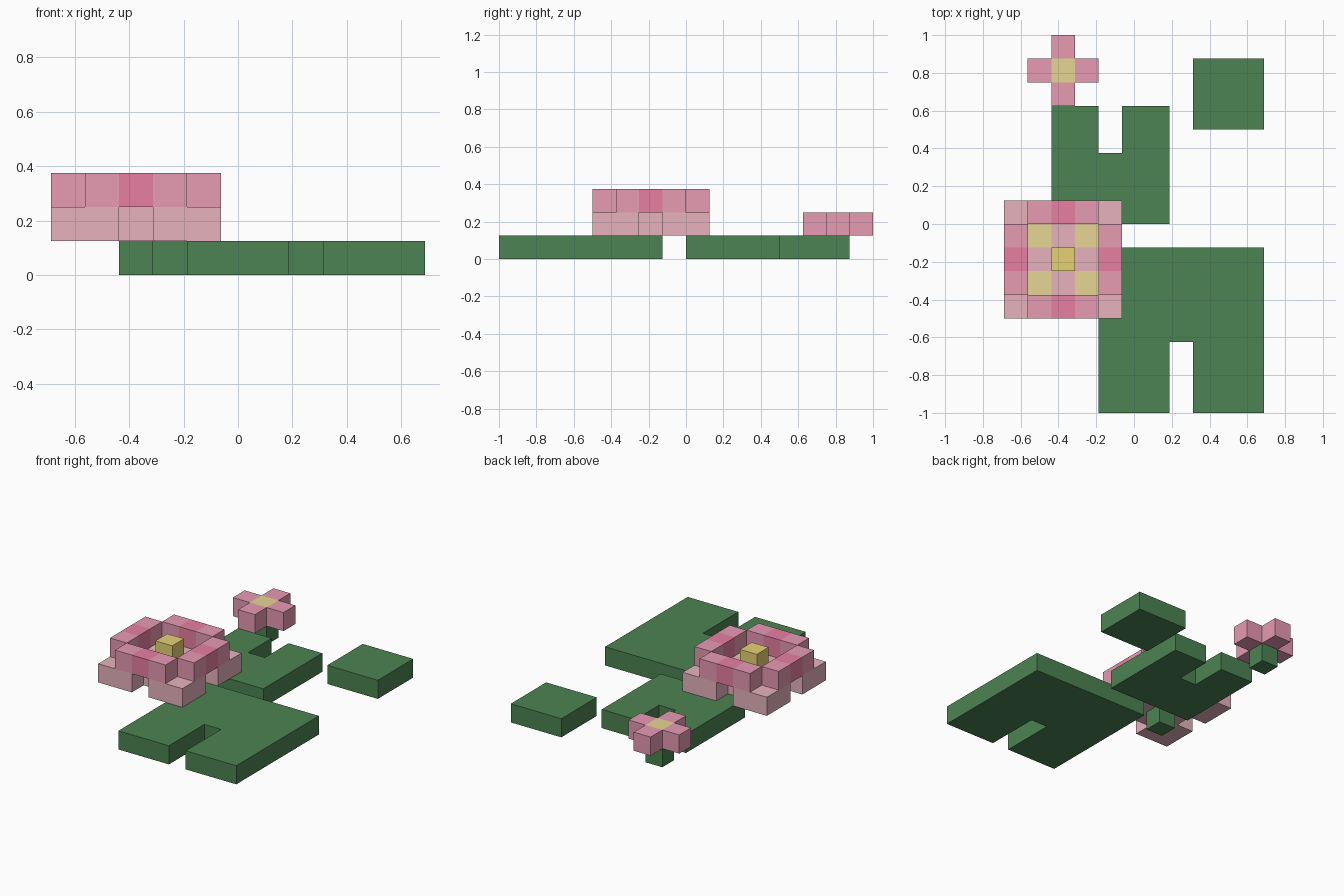
import bpy, bmesh, math
from mathutils import Vector

old = bpy.data.objects.get("Cube")
if old:
    bpy.data.objects.remove(old, do_unlink=True)

S = 0.125                              # size of one block
ORIGIN = Vector((-0.6875, -1.0, 0.0))  # corner of the block grid


def material(name, rgb):
    """Flat colour from 0-255 display values, stored as linear."""
    lin = [((c / 255 + 0.055) / 1.055) ** 2.4 for c in rgb] + [1.0]
    m = bpy.data.materials.new(name)
    m.use_nodes = True
    m.diffuse_color = lin
    bsdf = m.node_tree.nodes["Principled BSDF"]
    bsdf.inputs["Base Color"].default_value = lin
    bsdf.inputs["Roughness"].default_value = 0.9
    return m


GREEN = material("leaf green", (76, 131, 82))
PINK = material("petal pink", (249, 167, 193))
DEEP = material("deep petal pink", (249, 138, 175))
PALE = material("pale petal pink", (248, 192, 204))
CREAM = material("pollen cream", (247, 229, 158))
YELLOW = material("pistil yellow", (236, 215, 118))

parts = {}     # part name -> {cell: material}
filled = set()  # every occupied cell


def add(part, cells, mat):
    for c in cells:
        parts.setdefault(part, {})[c] = mat
        filled.add(c)


def block(x0, x1, y0, y1, z):
    return {(x, y, z) for x in range(x0, x1 + 1) for y in range(y0, y1 + 1)}


def build(name, cells):
    """Mesh of the exposed block sides, merged into large flat faces."""
    bm = bmesh.new()
    mats = list(dict.fromkeys(cells.values()))
    for cell, mat in cells.items():
        for axis in range(3):
            for sign in (-1, 1):
                n = Vector((0, 0, 0))
                n[axis] = sign
                if tuple(int(a + b) for a, b in zip(cell, n)) in filled:
                    continue
                u, v = Vector((0, 0, 0)), Vector((0, 0, 0))
                u[(axis + 1) % 3] = 1
                v[(axis + 2) % 3] = sign
                mid = Vector(cell) + Vector((0.5, 0.5, 0.5)) + n / 2
                corners = (-u - v, u - v, u + v, v - u)
                verts = [bm.verts.new(ORIGIN + (mid + c / 2) * S) for c in corners]
                bm.faces.new(verts).material_index = mats.index(mat)
    bmesh.ops.remove_doubles(bm, verts=bm.verts, dist=S / 100)
    bmesh.ops.dissolve_limit(bm, angle_limit=math.radians(1), verts=bm.verts,
                             edges=bm.edges, delimit={'MATERIAL'})
    mesh = bpy.data.meshes.new(name)
    bm.to_mesh(mesh)
    bm.free()
    for m in mats:
        mesh.materials.append(m)
    bpy.context.collection.objects.link(bpy.data.objects.new(name, mesh))


# Floating leaf pads, two of them notched
add("large_pad", block(4, 10, 0, 6, 0) - block(7, 7, 0, 2, 0), GREEN)
add("middle_pad", block(2, 6, 8, 12, 0) - block(4, 4, 11, 12, 0), GREEN)
add("small_pad", block(8, 10, 12, 14, 0), GREEN)

# Stems under both blossoms
add("large_stem", [(2, 6, 0)], GREEN)
add("small_stem", [(2, 14, 0)], GREEN)

# Small blossom: four petals round a cream centre
SIDES = ((1, 0), (-1, 0), (0, 1), (0, -1))
add("small_blossom", [(2 + dx, 14 + dy, 1) for dx, dy in SIDES], PINK)
add("small_blossom", [(2, 14, 1)], CREAM)

# Large blossom, lower petals: a cross and four corner squares
CX, CY = 2, 6
add("lower_petals", [(CX, CY, 1)] + [(CX + dx, CY + dy, 1) for dx, dy in SIDES], PALE)
for sx in (-1, 1):
    for sy in (-1, 1):
        add("lower_petals", [(CX + sx * a, CY + sy * b, 1)
                             for a, b in ((2, 2), (1, 2), (2, 1))], PALE)
        add("lower_petals", [(CX + sx, CY + sy, 1)], CREAM)

# Large blossom, upper petals: a three-block row on each side
for dx, dy in SIDES:
    for k in (-1, 0, 1):
        add("upper_petals", [(CX + 2 * dx + k * dy, CY + 2 * dy + k * dx, 2)],
            PINK if k else DEEP)

# Raised middle of the large blossom
add("pistil", [(CX, CY, 2)], YELLOW)

for part_name, part_cells in parts.items():
    build(part_name, part_cells)
